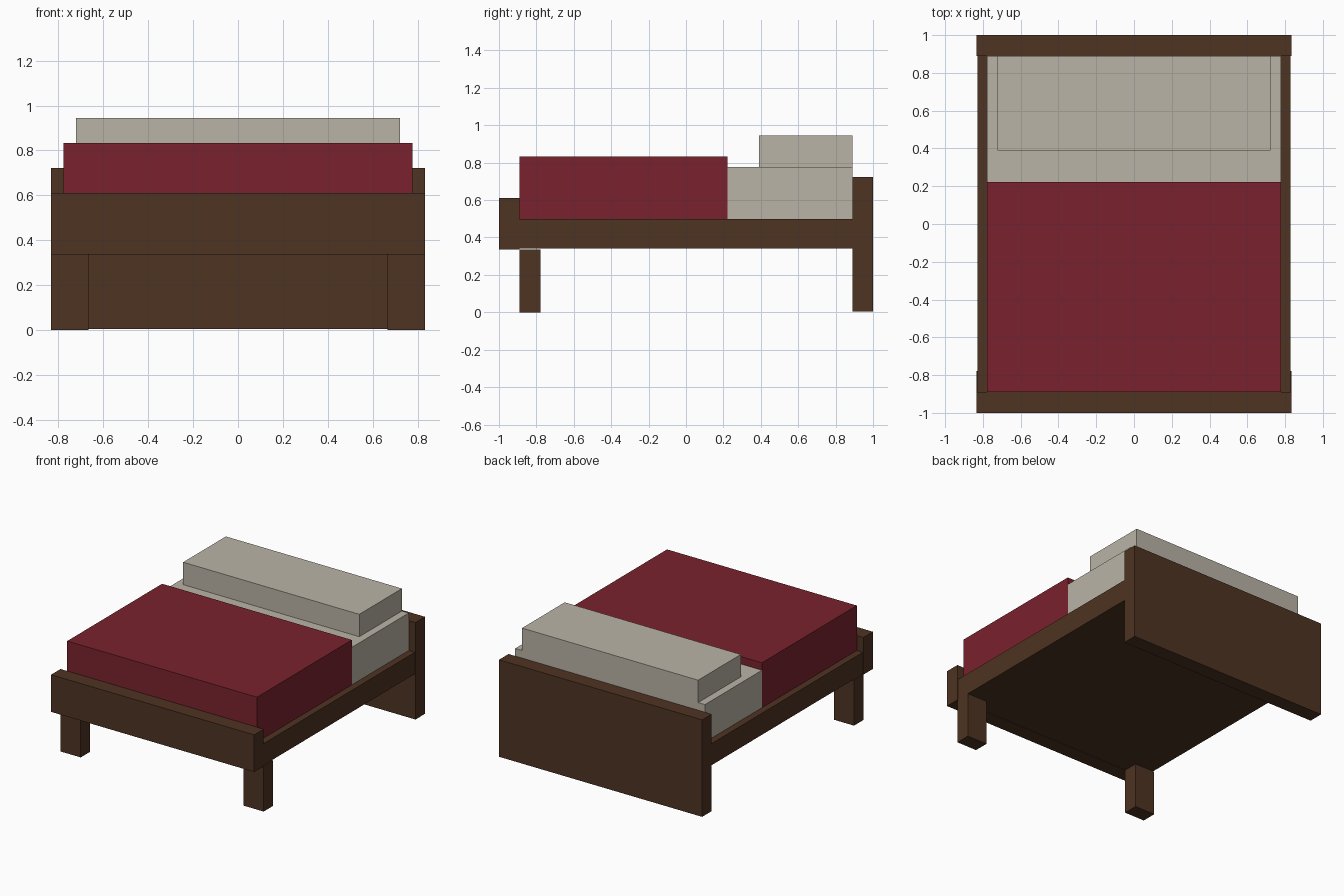
import bpy
import bmesh

if "Cube" in bpy.data.objects:
    bpy.data.objects.remove(bpy.data.objects["Cube"])


def material(name, r, g, b):
    m = bpy.data.materials.new(name)
    m.diffuse_color = (r, g, b, 1)
    m.use_nodes = True
    m.node_tree.nodes["Principled BSDF"].inputs["Base Color"].default_value = m.diffuse_color
    return m


wood = material("dark wood", 0.076, 0.033, 0.016)
linen = material("beige linen", 0.49, 0.456, 0.381)
red = material("red wool", 0.195, 0.016, 0.026)


def box(name, mat, x, y, z):
    """Box spanning the (min, max) ranges x, y and z."""
    bm = bmesh.new()
    bmesh.ops.create_cube(bm, size=1)
    for v in bm.verts:
        v.co = [r[0] if c < 0 else r[1] for c, r in zip(v.co, (x, y, z))]
    mesh = bpy.data.meshes.new(name)
    bm.to_mesh(mesh)
    bm.free()
    mesh.materials.append(mat)
    obj = bpy.data.objects.new(name, mesh)
    bpy.context.collection.objects.link(obj)
    return obj


# Wooden frame
box("headboard", wood, (-0.833, 0.833), (0.889, 1.0), (0.003, 0.722))
box("footboard", wood, (-0.833, 0.833), (-1.0, -0.889), (0.336, 0.611))
box("bed_base", wood, (-0.828, 0.828), (-0.889, 0.889), (0.34, 0.5))

# Front legs, reaching slightly into the base
for side, x in (("left", (-0.833, -0.667)), ("right", (0.667, 0.833))):
    box(side + "_front_leg", wood, x, (-0.889, -0.778), (0, 0.336))

# Bedding
box("mattress", linen, (-0.778, 0.778), (0.222, 0.889), (0.5, 0.778))
box("blanket", red, (-0.778, 0.778), (-0.889, 0.222), (0.5, 0.833))
box("pillow", linen, (-0.722, 0.722), (0.389, 0.889), (0.778, 0.944))
